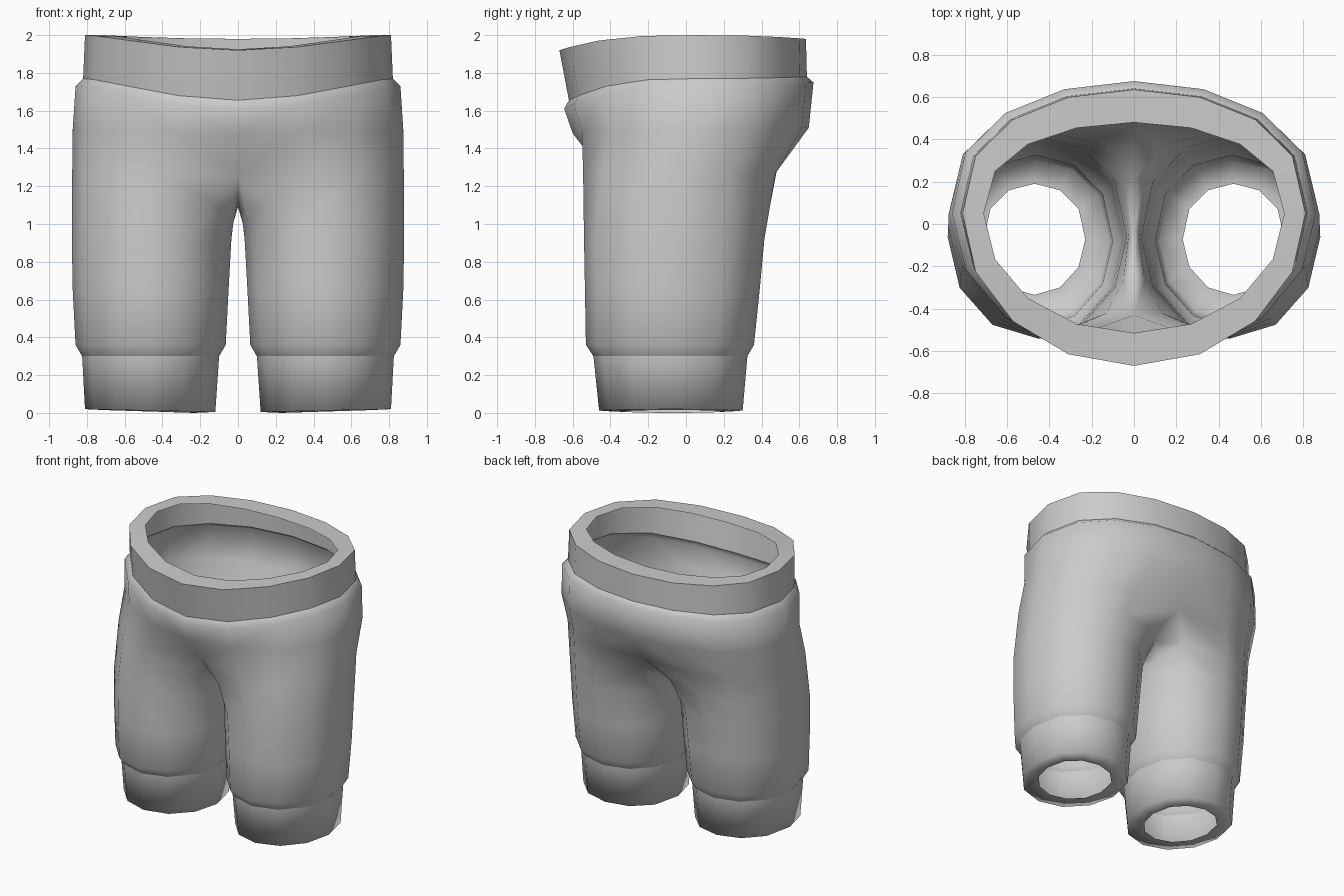
import bpy, bmesh, math
from mathutils import Vector

if "Cube" in bpy.data.objects:
    bpy.data.objects.remove(bpy.data.objects["Cube"])

grey = bpy.data.materials.new("grey_cloth")
grey.diffuse_color = (0.6, 0.6, 0.6, 1)
grey.use_nodes = True
grey.node_tree.nodes["Principled BSDF"].inputs["Base Color"].default_value = grey.diffuse_color


def leg_ring(z, x_in, x_out, y_front, y_back, tilt=0.0):
    """Twelve points around one leg: front, outside, back, then inseam."""
    cx, cy = (x_in + x_out) / 2, (y_front + y_back) / 2
    rx, ry = (x_out - x_in) / 2, (y_back - y_front) / 2
    pts = []
    for k in range(12):
        a = math.radians(-120 + 30 * k)
        c, s = math.cos(a), math.sin(a)
        if s > 0:
            s = s ** 0.85
        pts.append(Vector((cx + rx * c, cy + ry * s, z + tilt * (c + 1) / 2)))
    return pts


def waist_ring(rx, y_front, y_back, z_front, z_side, z_back, full=False):
    """Nine points (half) or sixteen (full) around the waist, from the front centre."""
    pts = []
    for k in range(16 if full else 9):
        a = math.radians(22.5 * k)
        s, c = math.sin(a), math.cos(a)
        if c > 0:
            y, z = 0.05 + (y_front - 0.05) * c, z_side + (z_front - z_side) * c ** 3
        else:
            y, z = 0.05 + (y_back - 0.05) * abs(c) ** 0.8, z_side + (z_back - z_side) * c * c
        x = 0.0 if k in (0, 8) else rx * s
        pts.append(Vector((x, y, z)))
    return pts


def bridge(bm, a, b, closed=True):
    n = min(len(a), len(b))
    for i in range(n if closed else n - 1):
        j = (i + 1) % n
        bm.faces.new((a[i], a[j], b[j], b[i]))


def add_rings(bm, rings, closed=True):
    rows = [[bm.verts.new(p) for p in r] for r in rings]
    for a, b in zip(rows, rows[1:]):
        bridge(bm, a, b, closed)
    return rows


def finish(name, bm, mirror=False, angle=40):
    bmesh.ops.recalc_face_normals(bm, faces=bm.faces)
    mesh = bpy.data.meshes.new(name)
    bm.to_mesh(mesh)
    bm.free()
    mesh.materials.append(grey)
    ob = bpy.data.objects.new(name, mesh)
    bpy.context.collection.objects.link(ob)
    bpy.context.view_layer.objects.active = ob
    ob.select_set(True)
    if mirror:
        mod = ob.modifiers.new("mirror", 'MIRROR')
        mod.use_clip = True
        mod.merge_threshold = 0.001
        bpy.ops.object.modifier_apply(modifier=mod.name)
    bpy.ops.object.shade_smooth_by_angle(angle=math.radians(angle))
    ob.select_set(False)
    return ob


# Shorts body: leg rings, a crotch ring, then hip rings; mirrored across x
legs = [leg_ring(0.30, 0.10, 0.825, -0.49, 0.325),
        leg_ring(0.36, 0.065, 0.86, -0.53, 0.36),
        leg_ring(0.65, 0.05, 0.875, -0.535, 0.39),
        leg_ring(0.92, 0.035, 0.88, -0.54, 0.415)]
hips = [waist_ring(0.875, -0.60, 0.65, 1.48, 1.50, 1.51),
        waist_ring(0.86, -0.645, 0.675, 1.61, 1.73, 1.75),
        waist_ring(0.82, -0.62, 0.64, 1.655, 1.77, 1.78)]
crotch = [legs[3][k].lerp(hips[0][k], 0.3 if k > 4 else 0.45) for k in range(9)]
for p in crotch:
    p.z = 1.27
crotch[0] = Vector((0, -0.43, 1.26))
crotch[8] = Vector((0, 0.48, 1.28))
crotch += [Vector((0, 0.22, 1.14)), Vector((0, -0.03, 1.09)), Vector((0, -0.23, 1.13))]
# Ring just under the crotch, pulled towards the inseam front and back
under = [a.lerp(b, 0.5) for a, b in zip(legs[3], crotch)]
for k, y in ((0, -0.42), (8, 0.37)):
    under[k] = Vector((0.13, y, 1.11))
for k in (9, 10, 11):
    under[k].x = 0.025 if k == 10 else 0.05
bm = bmesh.new()
rows = add_rings(bm, legs + [under, crotch])
top = add_rings(bm, hips, closed=False)
bridge(bm, rows[-1][:9], top[0], closed=False)
finish("shorts_body", bm, mirror=True, angle=180)

# Waistband: outer wall and flat inward rim
bm = bmesh.new()
add_rings(bm, [waist_ring(0.82, -0.62, 0.64, 1.655, 1.77, 1.78, True),
               waist_ring(0.81, -0.67, 0.635, 1.92, 2.0, 1.98, True),
               waist_ring(0.71, -0.515, 0.48, 1.925, 2.0, 1.98, True)])
finish("waistband", bm)

# Leg cuffs: outer wall and inward bottom rim
bm = bmesh.new()
add_rings(bm, [leg_ring(0.30, 0.10, 0.825, -0.49, 0.325),
               leg_ring(0.005, 0.12, 0.81, -0.46, 0.30, 0.015),
               leg_ring(0.0, 0.23, 0.71, -0.335, 0.19, 0.015)])
finish("leg_cuffs", bm, mirror=True, angle=180)
